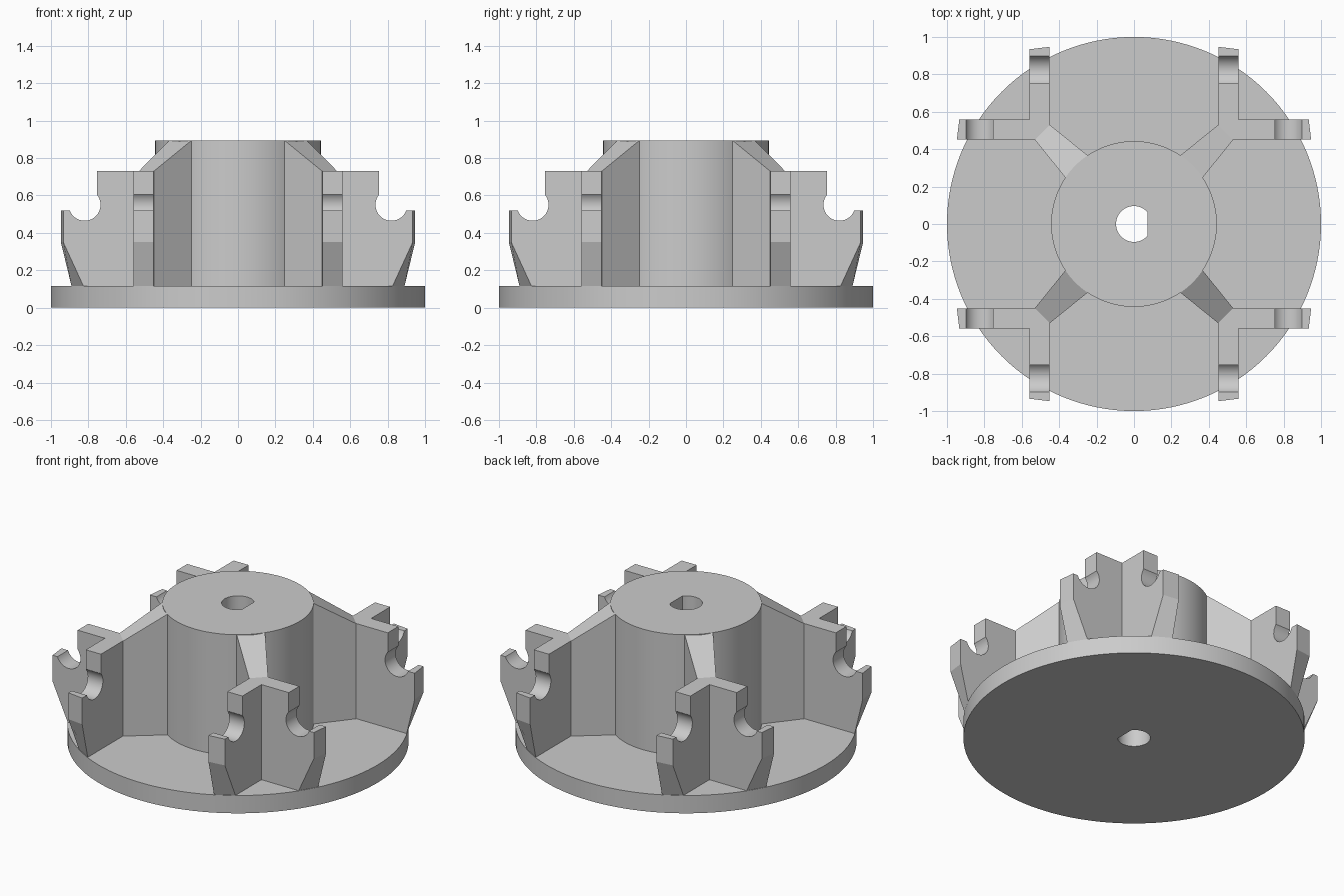
import bpy
import bmesh
from math import cos, sin, pi, radians
from mathutils import Matrix

cube = bpy.data.objects.get("Cube")
if cube:
    bpy.data.objects.remove(cube, do_unlink=True)

BASE_TOP, ARM_TOP, HUB_TOP = 0.115, 0.73, 0.895
HUB_R, BORE_R, BORE_FLAT = 0.443, 0.096, 0.0711
INNER, OUTER = 0.452, 0.56      # the two faces of an arm, measured from the axis

grey = bpy.data.materials.new("light grey")
grey.use_nodes = True
colour = (0.6, 0.6, 0.6, 1)
grey.diffuse_color = colour
grey.node_tree.nodes["Principled BSDF"].inputs["Base Color"].default_value = colour


def finish(bm, name):
    bmesh.ops.remove_doubles(bm, verts=bm.verts, dist=1e-5)
    bmesh.ops.recalc_face_normals(bm, faces=bm.faces)
    mesh = bpy.data.meshes.new(name)
    bm.to_mesh(mesh)
    bm.free()
    mesh.materials.append(grey)
    for poly in mesh.polygons:
        poly.use_smooth = True
    mesh.set_sharp_from_angle(angle=radians(12))
    obj = bpy.data.objects.new(name, mesh)
    bpy.context.collection.objects.link(obj)
    return obj


def base_and_hub(segments=128):
    """Round plate and hub in one skin, with a D-shaped bore right through."""
    bm = bmesh.new()

    def ring(radius, z, flat=None):
        verts = []
        for i in range(segments):
            a = 2 * pi * i / segments
            r = min(radius, flat / cos(a)) if flat and cos(a) > 0.01 else radius
            verts.append(bm.verts.new((r * cos(a), r * sin(a), z)))
        return verts

    rings = [ring(BORE_R, 0, BORE_FLAT), ring(1, 0), ring(1, BASE_TOP),
             ring(HUB_R, BASE_TOP), ring(HUB_R, HUB_TOP),
             ring(BORE_R, HUB_TOP, BORE_FLAT)]
    for k, low in enumerate(rings):
        high = rings[(k + 1) % len(rings)]
        for i in range(segments):
            j = (i + 1) % segments
            bm.faces.new((low[i], low[j], high[j], high[i]))
    return finish(bm, "base_and_hub")


def arm_profile(side, foot, tip):
    """Side outline of an arm: mitre foot, sloped end, round notch, raised block."""
    points = [(side, BASE_TOP), (foot, BASE_TOP), (tip, 0.35), (tip, 0.52)]
    steps = 26
    for i in range(steps + 1):
        a = radians(-20.7 - 199.4 * i / steps)
        points.append((0.82 + 0.085 * cos(a), 0.55 + 0.085 * sin(a)))
    return points + [(0.755, ARM_TOP), (side, ARM_TOP)]


def corner_bracket(name, turn):
    """Two notched arms meeting at a mitre, mirrored over the diagonal."""
    bm = bmesh.new()
    for swap in (False, True):
        loops = []
        for side, foot, tip in ((INNER, 0.89, 0.947), (OUTER, 0.826, 0.934)):
            loops.append([bm.verts.new((side, u, z) if swap else (u, side, z))
                          for u, z in arm_profile(side, foot, tip)])
        inner, outer = loops
        bm.faces.new(inner)
        bm.faces.new(outer)
        for i in range(len(inner) - 1):
            bm.faces.new((inner[i], inner[i + 1], outer[i + 1], outer[i]))
    bm.transform(turn)
    return finish(bm, name)


def rib(name, turn):
    """Tapered diagonal web whose top slopes from the hub to the bracket."""
    bm = bmesh.new()
    plan = ((0.248, 0.367, HUB_TOP), (0.45, 0.53, ARM_TOP),
            (0.53, 0.45, ARM_TOP), (0.367, 0.248, HUB_TOP))
    low = [bm.verts.new((x, y, BASE_TOP)) for x, y, z in plan]
    high = [bm.verts.new(p) for p in plan]
    bm.faces.new(low)
    bm.faces.new(high)
    for i in range(4):
        j = (i + 1) % 4
        bm.faces.new((low[i], low[j], high[j], high[i]))
    bm.transform(turn)
    return finish(bm, name)


base_and_hub()
for k, place in enumerate(("back_left", "back_right", "front_right", "front_left")):
    turn = Matrix.Rotation(k * pi / 2, 4, 'Z')
    corner_bracket(place + "_bracket", turn)
    rib(place + "_rib", turn)
